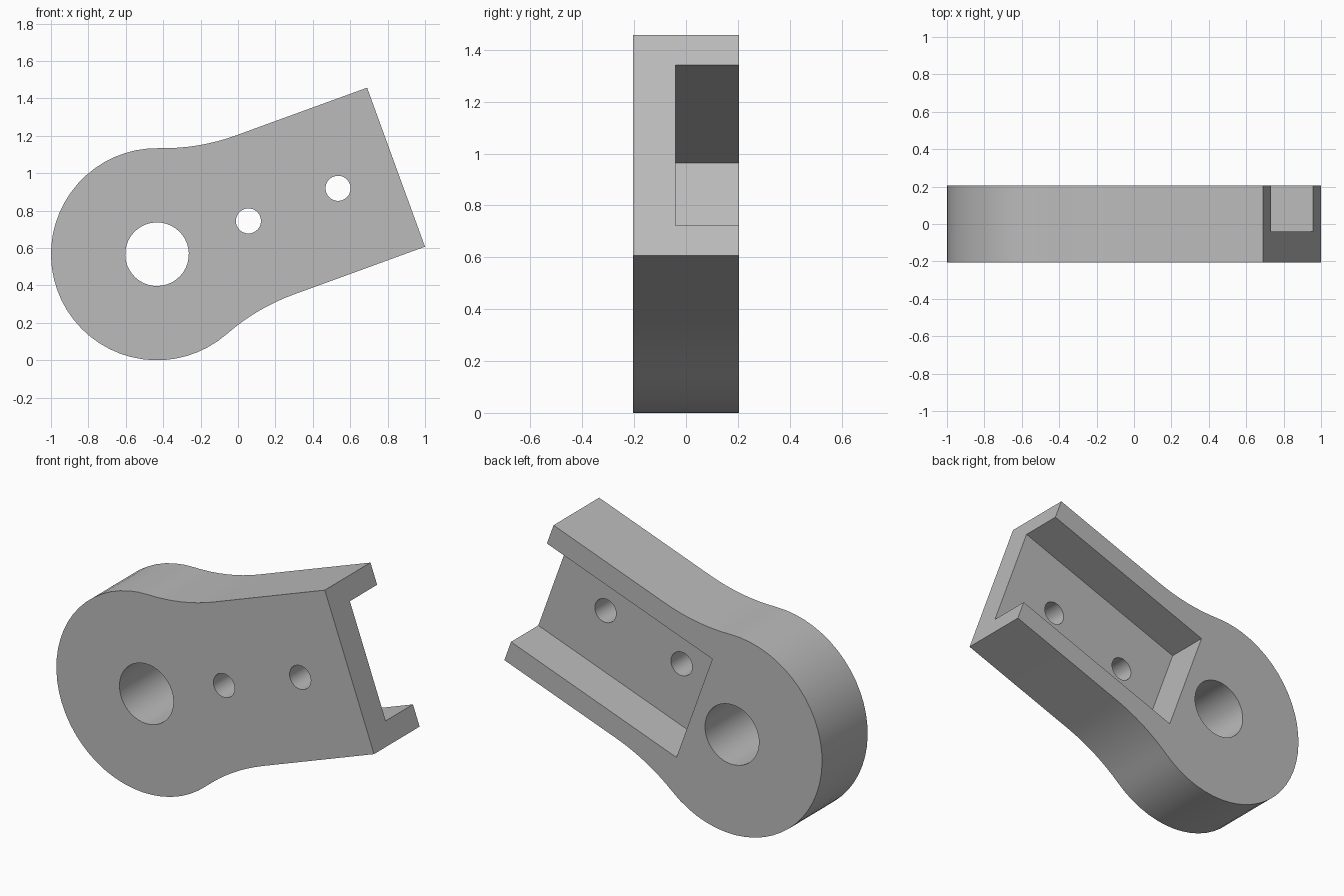
import bpy
import bmesh
from math import atan2, cos, pi, radians, sin, sqrt
from mathutils import Matrix

cube = bpy.data.objects.get("Cube")
if cube:
    bpy.data.objects.remove(cube, do_unlink=True)

# Main dimensions, in the arm's own frame (u along the arm, v across it)
HALF_DEPTH = 0.205
DISC_R = 0.567
ARM_LEN = 1.36
ARM_HALF = 0.4525
FILLET_R = 1.13
POCKET_START, POCKET_HALF, POCKET_FLOOR = 0.252, 0.33, -0.04
HOLES = {"pivot_hole": (0, 0.17), "inner_hole": (0.52, 0.067), "outer_hole": (1.03, 0.067)}

# Arm frame to world: lay u, v in the upright plane, tilt, move to the pivot
PLACE = (Matrix.Translation((-0.433, 0, DISC_R))
         @ Matrix.Rotation(radians(-20), 4, "Y")
         @ Matrix.Rotation(radians(90), 4, "X"))

steel = bpy.data.materials.new("plain grey")
steel.use_nodes = True
grey = (0.5, 0.5, 0.5, 1)
steel.diffuse_color = grey
steel.node_tree.nodes["Principled BSDF"].inputs["Base Color"].default_value = grey


def arc(cu, cv, r, start, end, steps):
    angles = [start + (end - start) * i / steps for i in range(steps + 1)]
    return [(cu + r * cos(a), cv + r * sin(a)) for a in angles]


def prism(name, outline, y0, y1):
    """Extrude a counter-clockwise outline between two depths."""
    bm = bmesh.new()
    face = bm.faces.new([bm.verts.new((u, v, -y1)) for u, v in outline])
    top = bmesh.ops.extrude_face_region(bm, geom=[face])["geom"]
    moved = [g for g in top if isinstance(g, bmesh.types.BMVert)]
    bmesh.ops.translate(bm, verts=moved, vec=(0, 0, y1 - y0))
    bmesh.ops.recalc_face_normals(bm, faces=bm.faces)
    bm.transform(PLACE)
    mesh = bpy.data.meshes.new(name)
    bm.to_mesh(mesh)
    bm.free()
    mesh.materials.append(steel)
    obj = bpy.data.objects.new(name, mesh)
    bpy.context.collection.objects.link(obj)
    return obj


# Lever body: round head blended by tangent fillets into a straight arm
fillet_u = sqrt((DISC_R + FILLET_R) ** 2 - (ARM_HALF + FILLET_R) ** 2)
touch = atan2(ARM_HALF + FILLET_R, fillet_u)
upper = [(ARM_LEN, ARM_HALF)]
upper += arc(fillet_u, ARM_HALF + FILLET_R, FILLET_R, -pi / 2, touch - pi, 8)
upper += arc(0, 0, DISC_R, touch, pi, 18)[1:]
lower = [(u, -v) for u, v in reversed(upper[:-1])]
body = prism("lever_body", upper + lower, -HALF_DEPTH, HALF_DEPTH)

# Cutters: through holes, then the channel open at the back and at the arm end
cutters = [prism(name, arc(u, 0, r, 0, 2 * pi, 40)[:-1], -1, 1)
           for name, (u, r) in HOLES.items()]
far = ARM_LEN + 0.5
cutters.append(prism("channel", [(POCKET_START, -POCKET_HALF), (far, -POCKET_HALF),
                                 (far, POCKET_HALF), (POCKET_START, POCKET_HALF)],
                     POCKET_FLOOR, 1))

bpy.ops.object.select_all(action="DESELECT")
bpy.context.view_layer.objects.active = body
body.select_set(True)
for cutter in cutters:
    cutter.hide_render = True
    cut = body.modifiers.new("cut", "BOOLEAN")
    cut.operation = "DIFFERENCE"
    cut.solver = "EXACT"
    cut.object = cutter
    bpy.ops.object.modifier_apply(modifier=cut.name)
    bpy.data.objects.remove(cutter, do_unlink=True)

# Smooth curved walls, keep the rims sharp
bpy.ops.object.shade_smooth_by_angle(angle=radians(30))
